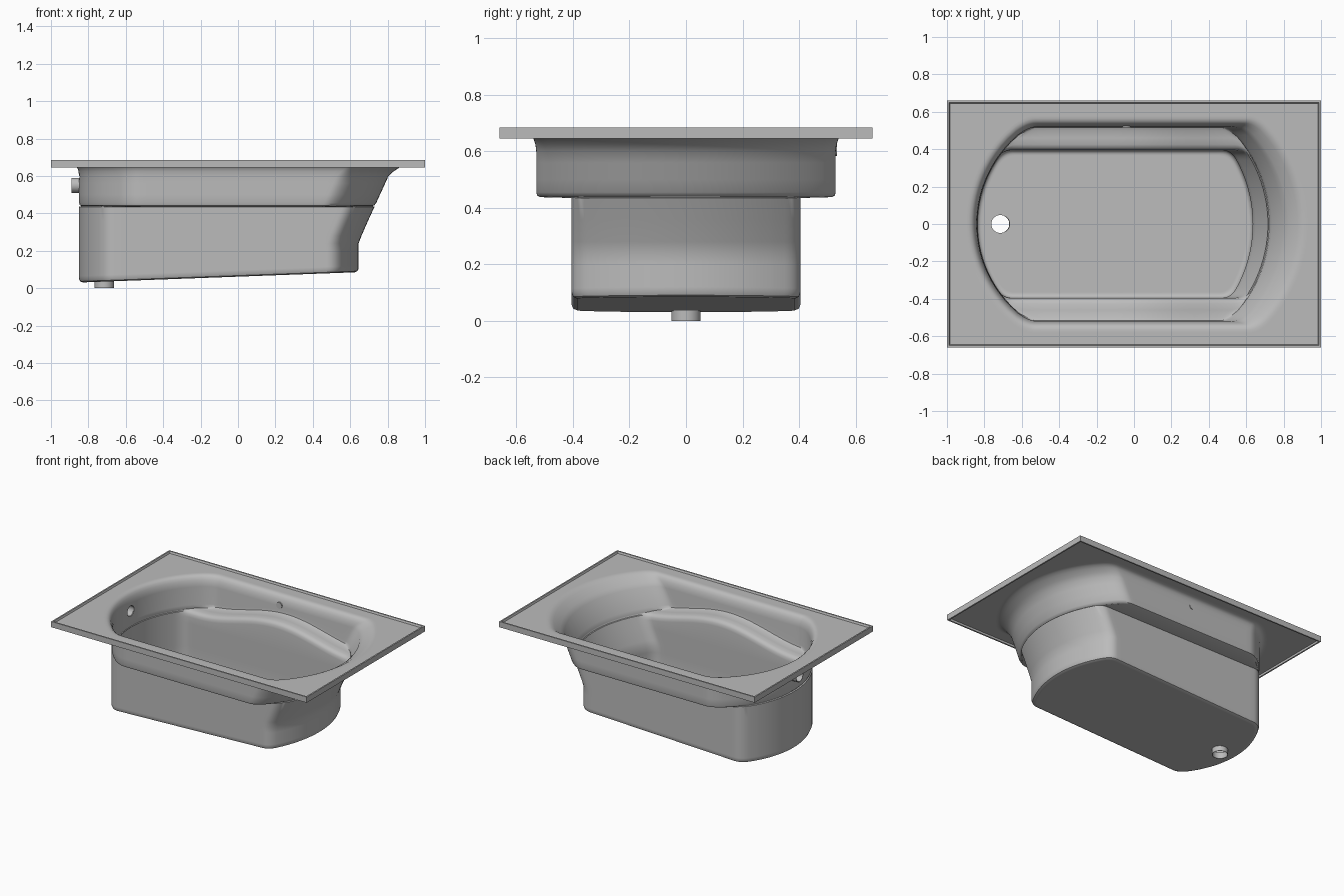
import bpy, bmesh, math
from mathutils import Vector

if "Cube" in bpy.data.objects:
    bpy.data.objects.remove(bpy.data.objects["Cube"])

enamel = bpy.data.materials.new("grey_enamel")
enamel.use_nodes = True
GREY = (0.5, 0.5, 0.5, 1)
enamel.diffuse_color = GREY
enamel.node_tree.nodes["Principled BSDF"].inputs["Base Color"].default_value = GREY

FLOOR, SEAT = 0.405, 0.53      # half widths below and above the armrests
HEIGHTS = [0, 0.24, 0.3, 0.6, 0.63, 0.65, 0.7]
REACHES = [0.645, 0.645, 0.668, 0.805, 0.835, 0.86, 0.9]


def back_x(z):
    """End of the reclining wall at a height."""
    for i in range(len(HEIGHTS) - 1):
        if z <= HEIGHTS[i + 1]:
            t = (z - HEIGHTS[i]) / (HEIGHTS[i + 1] - HEIGHTS[i])
            return REACHES[i] + t * (REACHES[i + 1] - REACHES[i])
    return REACHES[-1]


def slope(x):
    return 0.03 + 0.037 * (x + 0.85)


def armrest(x):
    """Wavy top of the armrest."""
    t = max(-1, min(1, (x - 0.02) / 0.62))
    return 0.45 + 0.1 * math.cos(t * math.pi / 2) ** 2


def lerp(a, b, n):
    return [a + (b - a) * i / (n - 1) for i in range(n)]


def outline(w, xr, grow):
    """Plan outline: two bowed ends, rounded corners and straight sides."""
    w, xl, xr = w + grow, -0.85 - grow, xr + grow
    fillet = 0.045

    def bow(y, r):
        return r - math.sqrt(r * r - y * y)

    def left(y):
        return Vector((xl + bow(y, 0.635 + grow), y))

    def right(y):
        return Vector((xr - bow(y, 0.72 + grow), y))

    def corner(a, c, b):
        return [a * (1 - t) ** 2 + c * 2 * t * (1 - t) + b * t * t for t in lerp(0, 1, 7)[1:]]

    ys = lerp(0, 0.3, 9) + lerp(0.3, w - fillet, 6)[1:]
    step = Vector((fillet, 0))
    a, b = left(w) + step, right(w) - step
    ends = [right(y) for y in reversed(ys)]
    half = [left(y) for y in ys]
    half += corner(half[-1], left(w), a)
    half += [a.lerp(b, t) for t in lerp(0, 1, 34)[1:]]
    half += corner(b, right(w), ends[0]) + ends[1:]
    return half + [Vector((p.x, -p.y)) for p in reversed(half[1:-1])]


bm = bmesh.new()


def ring(w, z, grow=0.0, reach=None):
    xr = back_x(z) if reach is None else reach
    return [bm.verts.new((p.x, p.y, z(p.x) if callable(z) else z)) for p in outline(w, xr, grow)]


def rectangle(hx, hy, z):
    return [bm.verts.new((x, y, z)) for x, y in ((-hx, -hy), (-hx, hy), (hx, hy), (hx, -hy))]


def loft(rings, data=bm):
    for a, b in zip(rings, rings[1:]):
        for i in range(len(a)):
            j = (i + 1) % len(a)
            data.faces.new((a[i], a[j], b[j], b[i]))


def loop_edges(loop):
    pairs = zip(loop, loop[1:] + loop[:1])
    return [bm.edges.get(p) or bm.edges.new(p) for p in pairs]


def fill(edges, normal):
    bmesh.ops.triangle_fill(bm, edges=edges, use_beauty=True, normal=normal)


def open_hole(faces, circle, normal):
    """Replace some faces by a patch with a round opening."""
    border = [e for f in faces for e in f.edges if sum(g in faces for g in e.link_faces) == 1]
    bmesh.ops.delete(bm, geom=faces, context='FACES')
    loop = [bm.verts.new(p) for p in circle]
    fill(border + loop_edges(loop), normal)
    return loop


ANGLES = lerp(0, math.tau, 33)[:-1]


def drain_circle(lift):
    points = [(-0.715 + 0.05 * math.cos(a), 0.05 * math.sin(a)) for a in ANGLES]
    return [(x, y, slope(x) + lift) for x, y in points]


def overflow_circle(x):
    return [(x, 0.037 * math.cos(a), 0.55 + 0.037 * math.sin(a)) for a in ANGLES]


def end_wall(x_min, x_max):
    """Faces of the upright end wall around the overflow."""
    centres = [(f, f.calc_center_median()) for f in bm.faces]
    return [f for f, c in centres if x_min < c.x < x_max and abs(c.y) < 0.07 and 0.5 < c.z < 0.59]


# Outside of the basin, from the sloping bottom up to the rim
outside = [ring(FLOOR, lambda x, h=h: slope(x) + h, g, 0.645)
           for h, g in ((0, -0.03), (0, -0.02), (0.006, -0.006), (0.02, 0), (0.035, 0))]
outside += [ring(FLOOR, z) for z in (0.2, 0.24, 0.28, 0.36, 0.435)]
outside += [ring(SEAT, 0.438, -0.015), ring(SEAT, 0.443, -0.004), ring(SEAT, 0.455)]
outside += [ring(SEAT, z, g) for z, g in ((0.5, 0), (0.56, 0), (0.6, 0), (0.625, 0.003),
                                         (0.645, 0.01), (0.655, 0.02), (0.66, 0.035), (0.66, 0.05))]
loft(outside)
bottom = bm.faces.new(outside[0])

# Inside of the basin, from the rim over the armrests down to the floor
inside = [ring(SEAT, z, g) for z, g in ((0.672, 0.05), (0.672, 0.035), (0.668, 0.02), (0.658, 0.008),
                                       (0.642, 0), (0.625, -0.006), (0.6, -0.01))]
for w, drop, grow in ((0.53, -0.025, -0.01), (0.53, -0.008, -0.013), (0.51, 0, -0.01),
                      (0.47, 0.002, -0.01), (0.435, 0.004, -0.01), (FLOOR + 0.012, 0.012, -0.01),
                      (FLOOR + 0.003, 0.025, -0.01), (FLOOR, 0.045, -0.01)):
    inside.append(ring(w, lambda x, d=drop: armrest(x) - d, grow, back_x(0.45 - drop)))
inside += [ring(FLOOR, z, -0.01) for z in (0.36, 0.28, 0.24, 0.2)]
inside += [ring(FLOOR, lambda x, h=h: slope(x) + h, g, 0.645)
           for h, g in ((0.04, -0.01), (0.025, -0.012), (0.014, -0.02), (0.01, -0.03), (0.01, -0.04))]
loft(inside)
floor = bm.faces.new(inside[-1])

# Drain and overflow openings through both skins
UP, ACROSS = Vector((0, 0, 1)), Vector((1, 0, 0))
loft([open_hole([bottom], drain_circle(0), UP), open_hole([floor], drain_circle(0.01), UP)])
loft([open_hole(end_wall(-0.86, -0.842), overflow_circle(-0.849), ACROSS),
      open_hole(end_wall(-0.842, -0.8), overflow_circle(-0.839), ACROSS)])

# Rim sheet with a hanging skirt and a slightly raised edge
rim = [rectangle(*s) for s in ((0.99, 0.65, 0.66), (0.99, 0.65, 0.645), (1, 0.66, 0.645),
                               (1, 0.66, 0.685), (0.99, 0.65, 0.685), (0.985, 0.645, 0.672))]
loft(rim)
fill(loop_edges(outside[-1]) + loop_edges(rim[0]), UP)
fill(loop_edges(inside[0]) + loop_edges(rim[-1]), UP)


def finish(name, data):
    """Turn mesh data into a smooth shaded object."""
    bmesh.ops.recalc_face_normals(data, faces=data.faces)
    mesh = bpy.data.meshes.new(name)
    data.to_mesh(mesh)
    data.free()
    mesh.materials.append(enamel)
    obj = bpy.data.objects.new(name, mesh)
    bpy.context.collection.objects.link(obj)
    bpy.ops.object.select_all(action='DESELECT')
    obj.select_set(True)
    bpy.context.view_layer.objects.active = obj
    bpy.ops.object.shade_smooth_by_angle(angle=math.radians(40))


def tube(name, start, end, outer, inner=0.0):
    """Round pipe, or solid rod when it has no inner radius."""
    data = bmesh.new()
    start, end = Vector(start), Vector(end)
    turn = (end - start).to_track_quat('Z', 'Y')
    profile = [(start, outer), (end, outer)]
    if inner:
        profile += [(end, inner), (start, inner)]
    loops = [[data.verts.new(p + turn @ Vector((r * math.cos(a), r * math.sin(a), 0)))
              for a in ANGLES] for p, r in profile]
    if inner:
        loft(loops + loops[:1], data)
    else:
        loft(loops, data)
        for cap in loops:
            data.faces.new(cap)
    finish(name, data)


finish("bathtub_shell", bm)

# Pipe stubs and the small control button on the back wall
tube("drain_pipe", (-0.715, 0, 0), (-0.715, 0, 0.038), 0.052, 0.048)
tube("overflow_pipe", (-0.89, 0, 0.55), (-0.842, 0, 0.55), 0.04, 0.035)
tube("control_button", (-0.04, 0.515, 0.605), (-0.04, 0.534, 0.605), 0.022)
